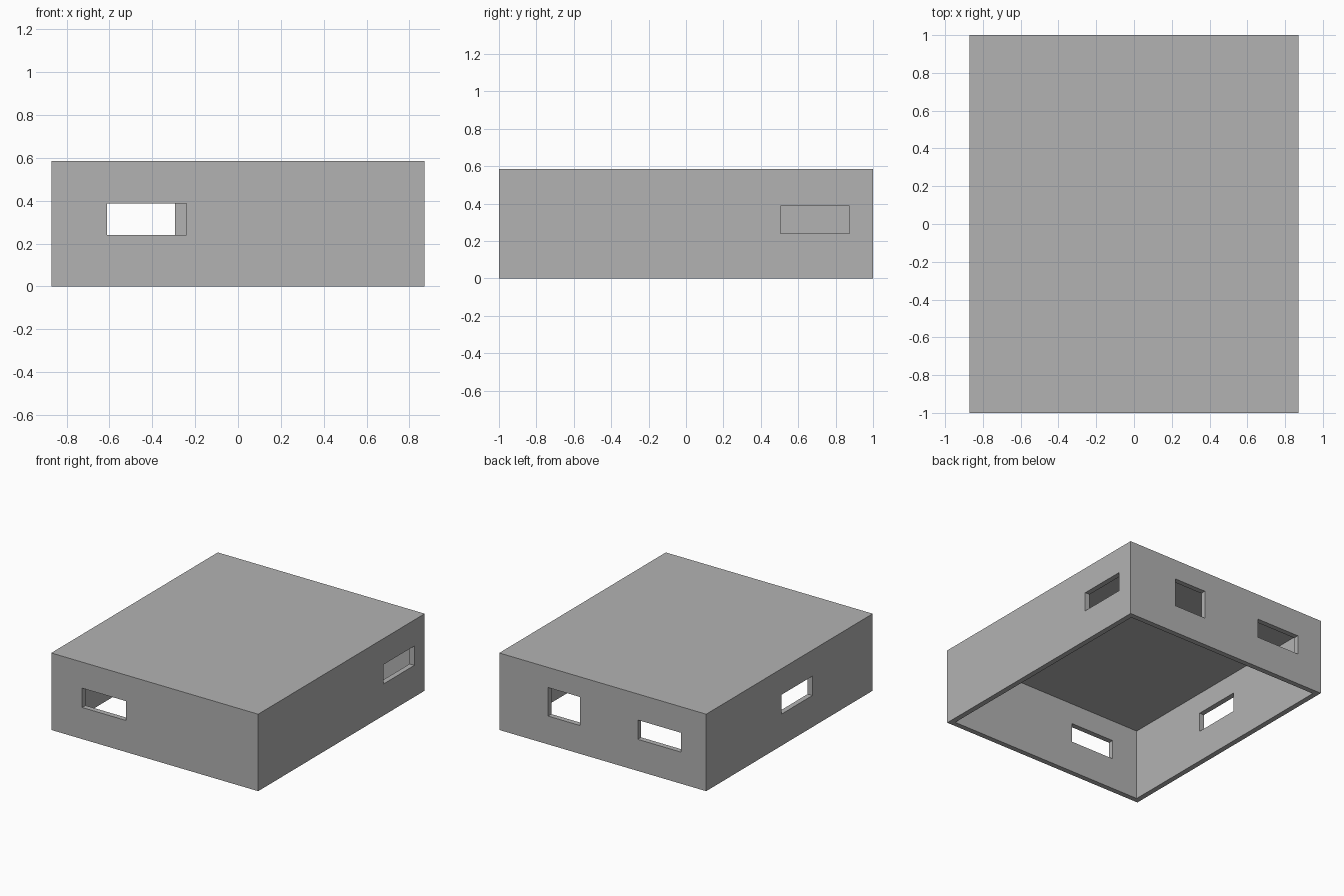
import bpy

default_cube = bpy.data.objects.get("Cube")
if default_cube:
    bpy.data.objects.remove(default_cube, do_unlink=True)

HALF_X, HALF_Y, HEIGHT, WALL = 0.87, 1.0, 0.585, 0.04


def box(name, x, y, z):
    """Box from (min, max) ranges on each axis."""
    ranges = (x, y, z)
    bpy.ops.mesh.primitive_cube_add(size=1, location=[(a + b) / 2 for a, b in ranges])
    obj = bpy.context.object
    obj.name = name
    obj.scale = [b - a for a, b in ranges]
    bpy.ops.object.transform_apply(location=True, rotation=False, scale=True)
    return obj


def cut(target, cutter):
    """Subtract the cutter from the target, then discard it."""
    cutter.hide_render = True
    mod = target.modifiers.new("cut", "BOOLEAN")
    mod.operation = "DIFFERENCE"
    mod.solver = "EXACT"
    mod.object = cutter
    bpy.context.view_layer.objects.active = target
    bpy.ops.object.modifier_apply(modifier=mod.name)
    bpy.data.objects.remove(cutter, do_unlink=True)


# Grey plastic
grey = bpy.data.materials.new("light grey")
grey.use_nodes = True
grey.diffuse_color = (0.448, 0.448, 0.448, 1)
grey.node_tree.nodes["Principled BSDF"].inputs["Base Color"].default_value = grey.diffuse_color

# Outer cover
cover = box("box_cover", (-HALF_X, HALF_X), (-HALF_Y, HALF_Y), (0, HEIGHT))
cover.data.materials.append(grey)

# Hollow inside, open at the bottom
inner_x, inner_y = HALF_X - WALL, HALF_Y - WALL
cut(cover, box("hollow", (-inner_x, inner_x), (-inner_y, inner_y), (-0.1, HEIGHT - WALL)))

# Wall openings, each through one wall only
SLOT = (0.24, 0.387)
front, back = (-HALF_Y - 0.1, -HALF_Y + 0.1), (HALF_Y - 0.1, HALF_Y + 0.1)
left, right = (HALF_X - 0.1, HALF_X + 0.1), (-HALF_X - 0.1, -HALF_X + 0.1)
openings = {
    "front_slot": ((-0.61, -0.24), front, SLOT),
    "back_slot": ((-0.66, -0.295), back, SLOT),
    "back_socket": ((0.19, 0.46), back, (0.215, 0.432)),
    "left_slot": (left, (0.505, 0.875), SLOT),
    "right_slot": (right, (-0.275, 0.095), SLOT),
}
for name, ranges in openings.items():
    cut(cover, box(name, *ranges))
